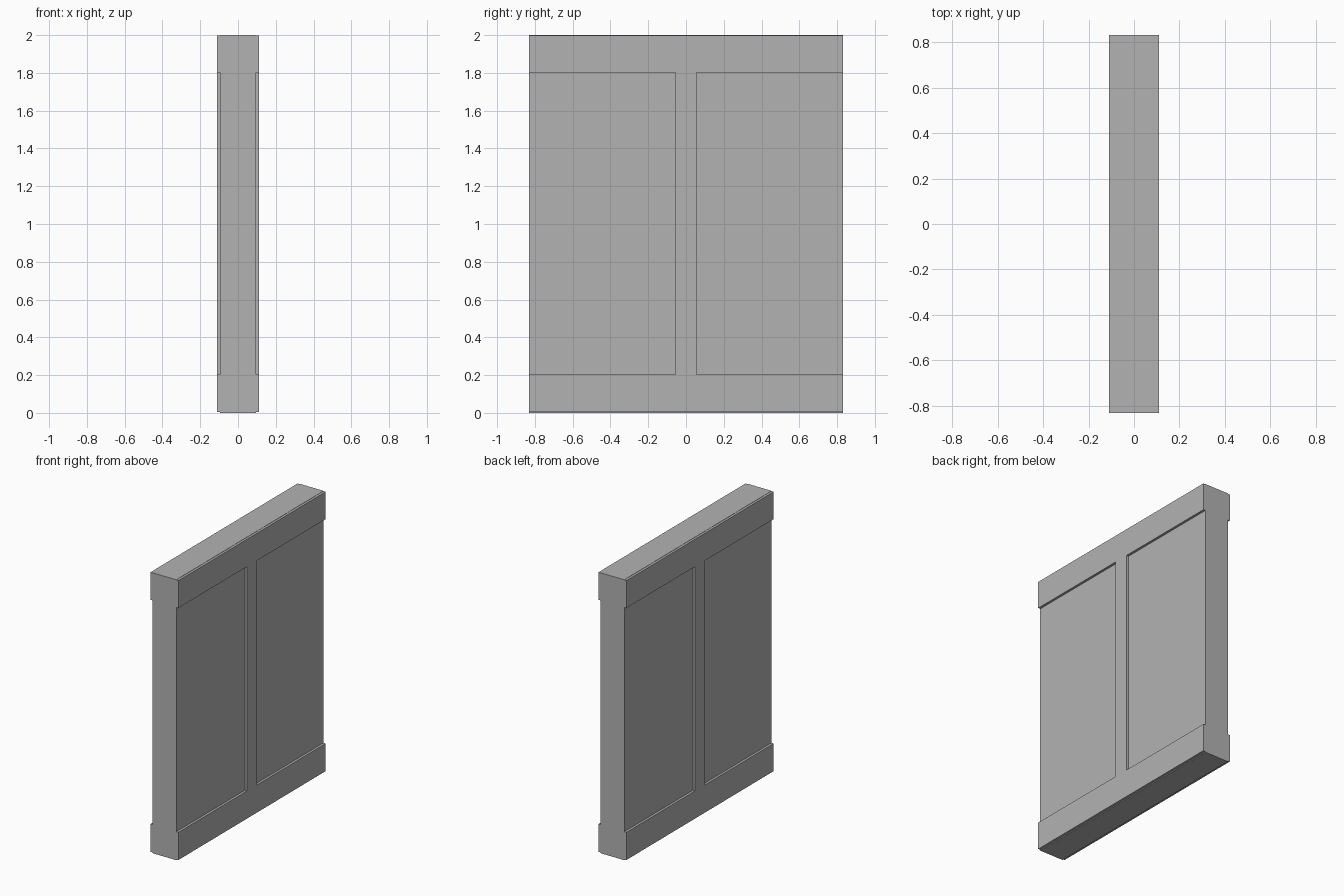
import bpy
import bmesh

if "Cube" in bpy.data.objects:
    bpy.data.objects.remove(bpy.data.objects["Cube"])

HALF_LEN = 0.83      # half length along y
CORE_X = 0.094       # half thickness of the recessed panels
RAIL_X = 0.111       # half thickness of rails and stiles
RAIL_H = 0.203       # rail height
LIP = 0.006          # small step at the bottom
TOP_LIP = 0.002      # finer step at the top
HEIGHT = 2.0

# Mid grey for the whole wall
grey = bpy.data.materials.new("mid_grey")
grey.diffuse_color = (0.45, 0.45, 0.45, 1)
grey.use_nodes = True
grey.node_tree.nodes["Principled BSDF"].inputs["Base Color"].default_value = grey.diffuse_color


def make_object(name, bm):
    bmesh.ops.recalc_face_normals(bm, faces=bm.faces)
    mesh = bpy.data.meshes.new(name)
    bm.to_mesh(mesh)
    bm.free()
    mesh.materials.append(grey)
    obj = bpy.data.objects.new(name, mesh)
    bpy.context.collection.objects.link(obj)
    return obj


def extrude_profile(name, points, y0, y1):
    bm = bmesh.new()
    face = bm.faces.new([bm.verts.new((x, y0, z)) for x, z in points])
    result = bmesh.ops.extrude_face_region(bm, geom=[face])
    verts = [v for v in result["geom"] if isinstance(v, bmesh.types.BMVert)]
    bmesh.ops.translate(bm, verts=verts, vec=(0, y1 - y0, 0))
    return make_object(name, bm)


# Wall body: recessed core with top and bottom rails on both faces
TOP_RAIL_Z = 1.803
side = [
    (CORE_X, 0), (CORE_X, LIP), (RAIL_X, LIP), (RAIL_X, RAIL_H), (CORE_X, RAIL_H),
    (CORE_X, TOP_RAIL_Z), (RAIL_X, TOP_RAIL_Z),
    (RAIL_X, HEIGHT - TOP_LIP), (CORE_X, HEIGHT - TOP_LIP), (CORE_X, HEIGHT),
]
profile = side + [(-x, z) for x, z in reversed(side)]
extrude_profile("wall_body", profile, -HALF_LEN, HALF_LEN)

# Centre stile on each face, between the rails
for name, s in (("right_stile", 1), ("left_stile", -1)):
    strip = [(s * CORE_X, RAIL_H), (s * RAIL_X, RAIL_H),
             (s * RAIL_X, TOP_RAIL_Z), (s * CORE_X, TOP_RAIL_Z)]
    extrude_profile(name, strip, -0.055, 0.055)
